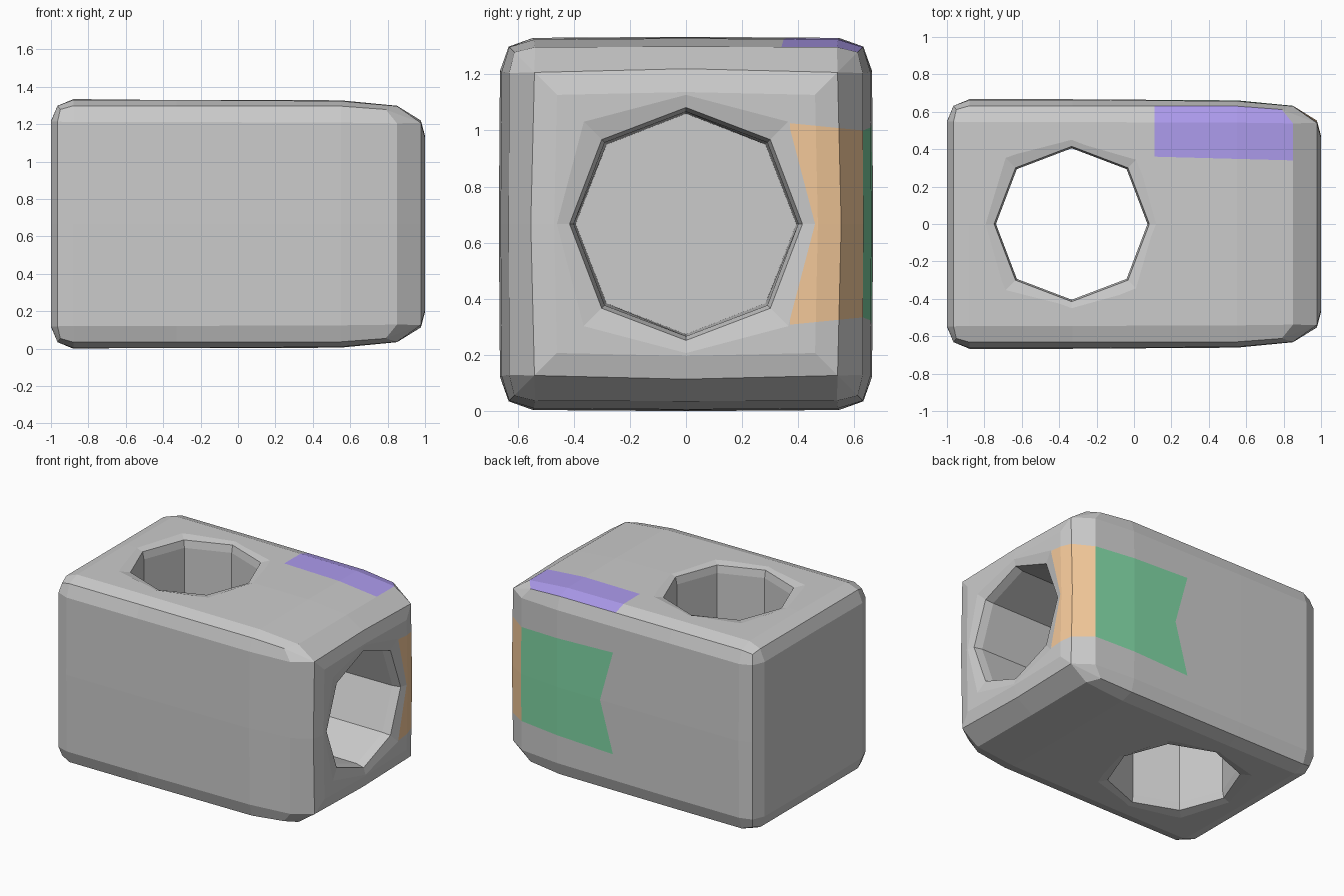
import bpy, bmesh, math
from mathutils import Vector

if "Cube" in bpy.data.objects:
    bpy.data.objects.remove(bpy.data.objects["Cube"])

ZC = 0.6667  # height of the block's centre line


def material(name, col):
    m = bpy.data.materials.new(name)
    m.diffuse_color = (*col, 1)
    m.use_nodes = True
    m.node_tree.nodes["Principled BSDF"].inputs["Base Color"].default_value = m.diffuse_color
    return m


def loft(bm, rings, cap=True):
    vs = [[bm.verts.new(p) for p in r] for r in rings]
    n = len(vs[0])
    for a, b in zip(vs, vs[1:]):
        for i in range(n):
            j = (i + 1) % n
            bm.faces.new((a[i], a[j], b[j], b[i]))
    bm.faces.new(vs[0][::-1])
    bm.faces.new(vs[-1])


def finish(bm, name):
    bmesh.ops.recalc_face_normals(bm, faces=bm.faces)
    me = bpy.data.meshes.new(name)
    bm.to_mesh(me)
    bm.free()
    ob = bpy.data.objects.new(name, me)
    bpy.context.collection.objects.link(ob)
    return ob


def section(x, xm, h, c, m, mid):
    """Rounded square: side centre, then three corner points, per quadrant."""
    quad = [(x, mid, 0), (x, h, c), (xm, m, m), (x, c, h)]
    pts = []
    for k in range(4):
        for px, a, b in quad:
            for _ in range(k):
                a, b = -b, a
            pts.append((px, a, b + ZC))
    return pts


# Block body: lofted along x, tight bevel on the left, longer taper on the right
bm = bmesh.new()
loft(bm, [
    section(-1.0, -1.0, .547, .547, .547, .550),
    section(-.965, -.95, .632, .547, .612, .632),
    section(-.88, -.88, .663, .545, .632, .667),
    section(-.33, -.33, .663, .545, .632, .667),
    section(.55, .55, .657, .542, .630, .661),
    section(.85, .79, .630, .538, .612, .632),
    section(.978, .978, .540, .540, .540, .553),
    section(1.0, 1.0, .46, .46, .46, .47),
])
bmesh.ops.remove_doubles(bm, verts=bm.verts, dist=1e-5)


def cut(co, no, pick):
    faces = [f for f in bm.faces if pick(f.calc_center_median())]
    geom = set(faces)
    for f in faces:
        geom.update(f.verts)
        geom.update(f.edges)
    bmesh.ops.bisect_plane(bm, geom=list(geom), dist=1e-5, plane_co=co, plane_no=no)


def on_top(c):
    return c.z > 1.285 and -.35 < c.x < .86 and c.y > 0


def on_right(c):
    return c.x > .86 and abs(c.z - ZC) < .53


def on_back(c):
    return c.y > .62 and -.35 < c.x < .86 and abs(c.z - ZC) < .53


# Outlines of the coloured panels
cut((.11, 0, 0), (1, 0, 0), on_top)
cut((.85, .34, 0), (.027, 1, 0), on_top)
cut((0, .37, 0), (0, 1, 0), on_right)
for s in (1, -1):
    half = lambda c, s=s: on_back(c) and (c.z - ZC) * s > 0
    cut((.21, 0, ZC), (.36, 0, s * .10), half)
    cut((.85, 0, ZC + s * .333), (.0365, 0, s), half)
    cut((0, .63, ZC + s * .333), (0, .1, s), lambda c: on_right(c) and c.y > .37)

for f in bm.faces:
    c = f.calc_center_median()
    dz = abs(c.z - ZC)
    if on_top(c) and c.x > .11 and c.y > .35:
        f.material_index = 1
    elif on_right(c) and c.y > .37 and dz < .345:
        f.material_index = 2
    elif on_back(c) and dz < .345 and c.x > .21 - .1 * dz / .36:
        f.material_index = 3

block = finish(bm, "block_body")
block.data.materials.append(material("grey", (.8, .8, .8)))
block.data.materials.append(material("purple", (.42, .33, .85)))
block.data.materials.append(material("orange", (.90, .58, .32)))
block.data.materials.append(material("green", (.22, .68, .38)))


def bore(name, stations, place):
    """Octagonal cutter; stations are (distance, radius at 0 deg, radius at 45 deg)."""
    b = bmesh.new()
    rings = []
    for t, r0, r1 in stations:
        ring = []
        for i in range(8):
            a = i * math.pi / 4
            r = r1 if i % 2 else r0
            ring.append(place(r * math.cos(a), r * math.sin(a), t))
        rings.append(ring)
    loft(b, rings)
    return finish(b, name)


# Through hole from top to bottom, and a blind hole in the right side
rim = [(.652, .415, .425), (.667, .46, .515), (.682, .505, .605)]
both = [(-t, a, b) for t, a, b in rim[::-1]] + [(-.60, .405, .415), (.60, .405, .415)] + rim
upright = bore("upright_hole", both, lambda u, v, t: Vector((u - .333, v, t + ZC)))
side = bore("side_hole", [(.17, .393, .40), (.93, .40, .41)] +
            [(t + .333, a, b) for t, a, b in rim],
            lambda u, v, t: Vector((t, u, v + ZC)))

bpy.context.view_layer.objects.active = block
for cutter in (upright, side):
    cutter.hide_render = True
    mod = block.modifiers.new(cutter.name, 'BOOLEAN')
    mod.operation = 'DIFFERENCE'
    mod.solver = 'EXACT'
    mod.object = cutter
    bpy.ops.object.modifier_apply(modifier=mod.name)
    bpy.data.objects.remove(cutter)
